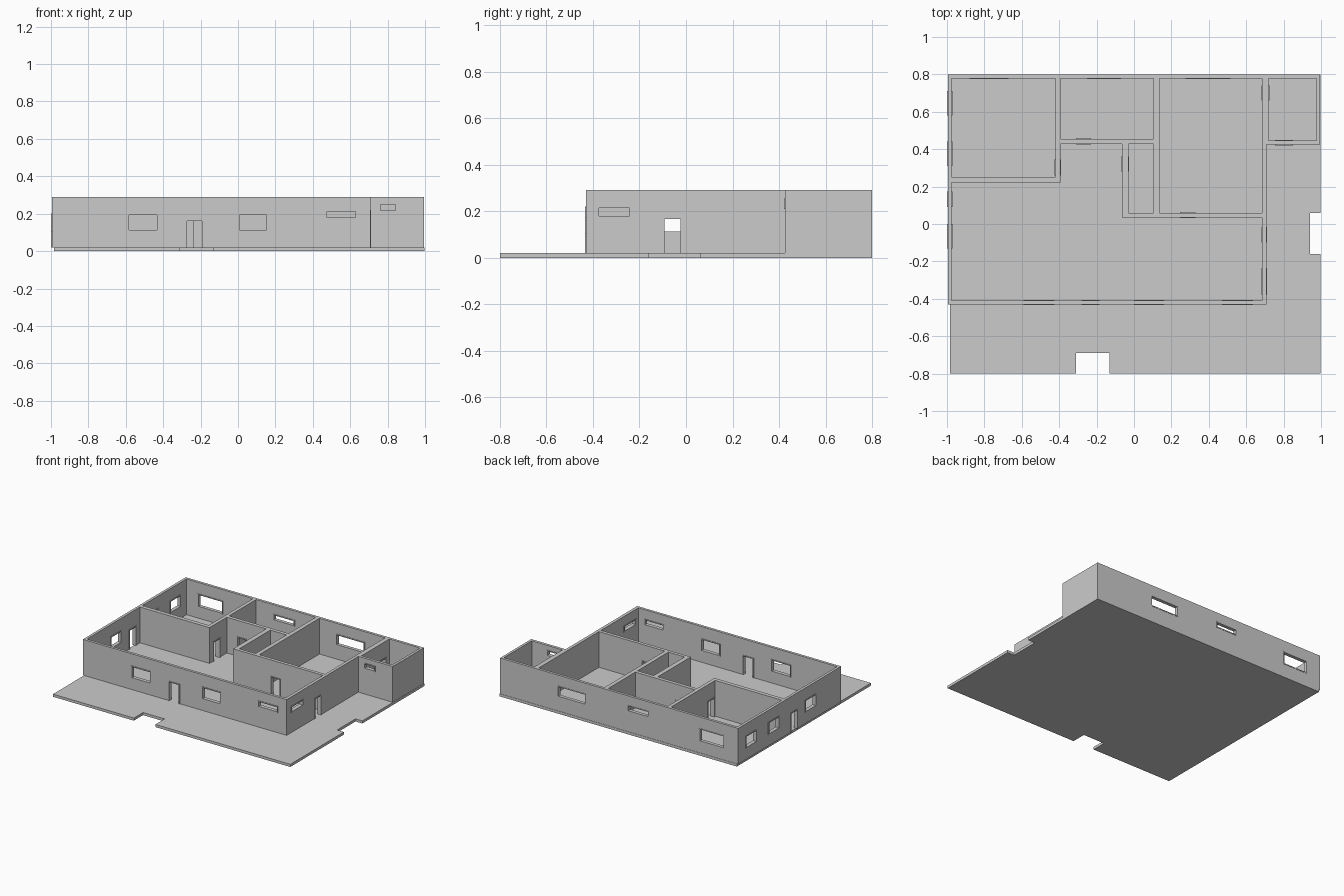
import bpy, bmesh

if "Cube" in bpy.data.objects:
    bpy.data.objects.remove(bpy.data.objects["Cube"])

SLAB_Z, TOP_Z, DOOR_Z = 0.02, 0.29, 0.168


def finish(name, bm):
    bmesh.ops.recalc_face_normals(bm, faces=bm.faces[:])
    me = bpy.data.meshes.new(name)
    bm.to_mesh(me)
    bm.free()
    ob = bpy.data.objects.new(name, me)
    bpy.context.collection.objects.link(ob)
    return ob


def prism(bm, pts, z0, z1):
    face = bm.faces.new([bm.verts.new((x, y, z0)) for x, y in pts])
    ext = bmesh.ops.extrude_face_region(bm, geom=[face])["geom"]
    for v in ext:
        if isinstance(v, bmesh.types.BMVert):
            v.co.z = z1


def box(bm, x0, x1, y0, y1, z0, z1):
    prism(bm, [(x0, y0), (x1, y0), (x1, y1), (x0, y1)], z0, z1)


def wall_box(bm, axis, a0, a1, d0, d1, z0, z1):
    """Box in a wall: a runs along the wall, d runs through it."""
    if axis == 'x':
        box(bm, a0, a1, d0, d1, z0, z1)
    else:
        box(bm, d0, d1, a0, a1, z0, z1)


def cut(ob, cutter):
    mod = ob.modifiers.new("cut", 'BOOLEAN')
    mod.operation, mod.solver, mod.object = 'DIFFERENCE', 'EXACT', cutter
    bpy.context.view_layer.objects.active = ob
    bpy.ops.object.modifier_apply(modifier=mod.name)
    bpy.data.objects.remove(cutter)


# Ground slab with two entrance notches
bm = bmesh.new()
prism(bm, [(-0.985, -0.8), (-0.31, -0.8), (-0.31, -0.69), (-0.13, -0.69),
           (-0.13, -0.8), (0.997, -0.8), (0.997, -0.16), (0.94, -0.16),
           (0.94, 0.06), (0.997, 0.06), (0.997, 0.8), (-0.985, 0.8)], 0, SLAB_Z)
finish("floor_slab", bm)

# Wall block, outer outline
bm = bmesh.new()
prism(bm, [(-0.995, -0.43), (0.708, -0.43), (0.708, 0.425), (0.995, 0.425),
           (0.995, 0.798), (-0.995, 0.798)], SLAB_Z, TOP_Z)
walls = finish("walls", bm)

# Rooms hollowed out of the block
bm = bmesh.new()
for x0, x1, y0, y1 in [(-0.975, -0.42, 0.252, 0.778),
                       (-0.393, 0.105, 0.455, 0.778),
                       (0.136, 0.685, 0.06, 0.778),
                       (-0.03, 0.105, 0.06, 0.428),
                       (0.72, 0.976, 0.446, 0.778)]:
    box(bm, x0, x1, y0, y1, -0.1, 0.4)
prism(bm, [(-0.975, -0.41), (0.685, -0.41), (0.685, 0.035), (-0.065, 0.035),
           (-0.065, 0.428), (-0.393, 0.428), (-0.393, 0.222), (-0.975, 0.222)], -0.1, 0.4)
cut(walls, finish("room_cutter", bm))

# Walls as (direction, near face, far face)
FRONT, BACK = ('x', -0.43, -0.41), ('x', 0.778, 0.798)
LEFT, RIGHT = ('y', -0.995, -0.975), ('y', 0.685, 0.708)
ANNEX = ('x', 0.425, 0.446)
# Openings: name, wall, start, end, bottom, top
openings = [
    ("front_window_1", FRONT, -0.59, -0.425, 0.105, 0.20),
    ("front_door", FRONT, -0.28, -0.185, SLAB_Z, DOOR_Z),
    ("front_window_2", FRONT, 0.0, 0.16, 0.105, 0.20),
    ("front_window_3", FRONT, 0.47, 0.635, 0.172, 0.22),
    ("annex_window", ANNEX, 0.755, 0.85, 0.21, 0.255),
    ("right_window", RIGHT, -0.38, -0.235, 0.172, 0.22),
    ("right_door", RIGHT, -0.10, -0.017, SLAB_Z, 0.173),
    ("left_window_1", LEFT, 0.58, 0.71, 0.105, 0.20),
    ("left_window_2", LEFT, 0.31, 0.44, 0.105, 0.20),
    ("left_door", LEFT, 0.09, 0.174, SLAB_Z, DOOR_Z),
    ("left_window_3", LEFT, -0.13, 0.0, 0.105, 0.20),
    ("back_window_1", BACK, -0.88, -0.67, 0.105, 0.205),
    ("back_window_2", BACK, -0.25, -0.07, 0.172, 0.22),
    ("back_window_3", BACK, 0.275, 0.515, 0.125, 0.21),
    ("bedroom_door", ('y', -0.42, -0.393), 0.26, 0.345, SLAB_Z, DOOR_Z),
    ("middle_room_door", ('x', 0.428, 0.455), -0.31, -0.23, SLAB_Z, DOOR_Z),
    ("closet_door", ('y', -0.065, -0.03), 0.28, 0.36, SLAB_Z, DOOR_Z),
    ("large_room_door", ('x', 0.035, 0.06), 0.245, 0.33, SLAB_Z, DOOR_Z),
    ("annex_door", ('y', 0.685, 0.72), 0.66, 0.74, SLAB_Z, DOOR_Z),
]

bm = bmesh.new()
for name, (axis, d0, d1), a0, a1, z0, z1 in openings:
    low = z0 - 0.05 if "door" in name else z0
    wall_box(bm, axis, a0, a1, d0 - 0.006, d1 + 0.006, low, z1)
cut(walls, finish("opening_cutter", bm))

# Frames lining each opening, slightly proud of the wall
W, PROUD = 0.007, 0.004
for name, (axis, d0, d1), a0, a1, z0, z1 in openings:
    bm = bmesh.new()
    d = (d0 - PROUD, d1 + (0.002 if d1 > 0.77 else PROUD))
    door = "door" in name
    base = z0 if door else z0 + W
    wall_box(bm, axis, a0, a0 + W, *d, base, z1 - W)
    wall_box(bm, axis, a1 - W, a1, *d, base, z1 - W)
    wall_box(bm, axis, a0, a1, *d, z1 - W, z1)
    if not door:
        wall_box(bm, axis, a0, a1, *d, z0, z0 + W)
    finish(name + "_frame", bm)
